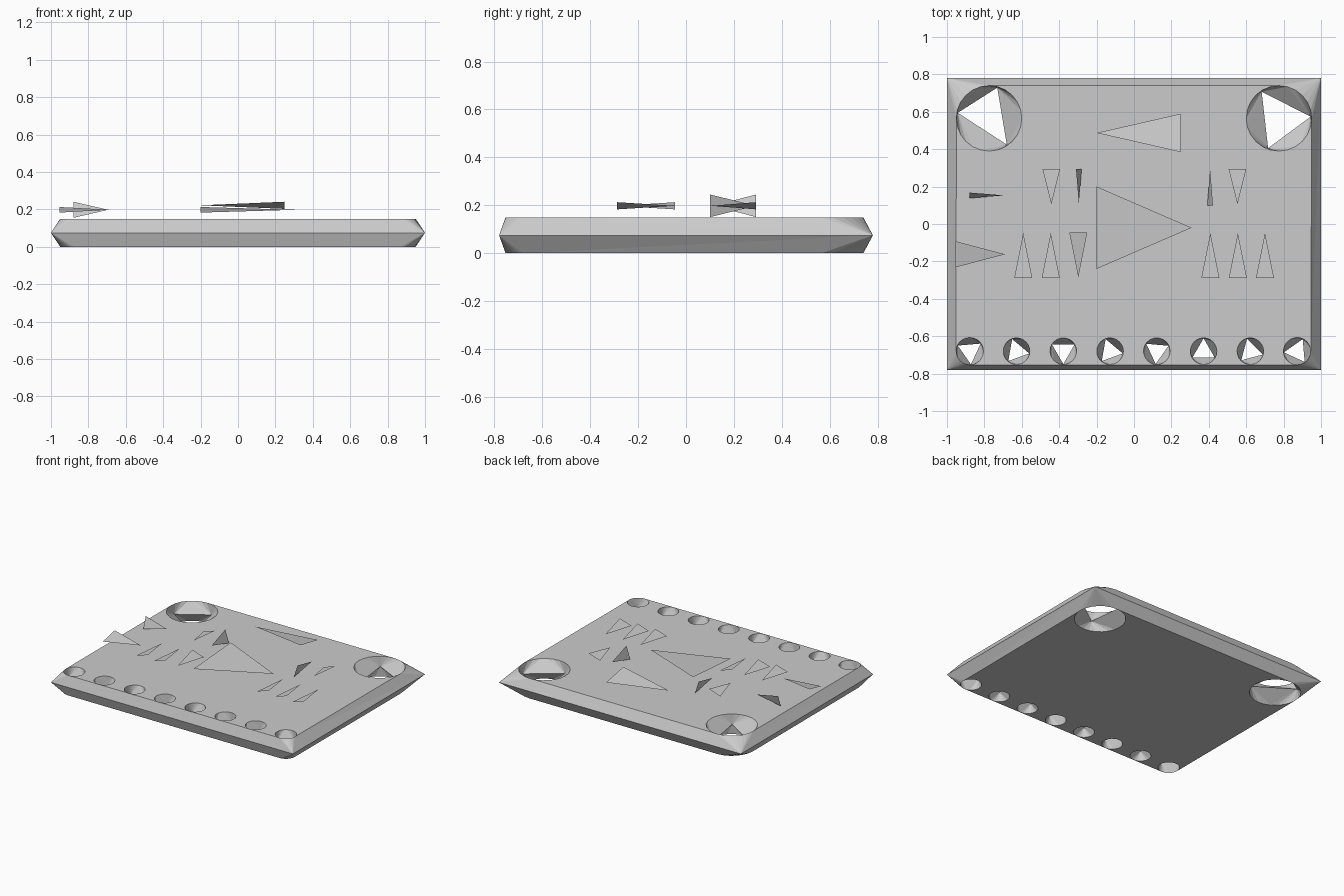
import bpy, bmesh, math
from mathutils import Vector

if "Cube" in bpy.data.objects:
    bpy.data.objects.remove(bpy.data.objects["Cube"])

H = 0.15
MID = H / 2
BIG, SMALL = 0.175, 0.072


def finish(name, bm):
    me = bpy.data.meshes.new(name)
    bm.to_mesh(me)
    bm.free()
    ob = bpy.data.objects.new(name, me)
    bpy.context.collection.objects.link(ob)
    return ob


def polar(cx, cy, r, deg, z):
    a = math.radians(deg)
    return Vector((cx + r * math.cos(a), cy + r * math.sin(a), z))


# Holes: centre x, centre y, radius, angles of the pinched triangular waist
holes = [(-0.775, 0.565, BIG, (-56, 75, 170)), (0.775, 0.565, BIG, (3, 123, 250))]
for i, a in enumerate((155, 110, 150, 110, 145, 90, 105, 65)):
    r = SMALL + 0.001 if i in (0, 7) else SMALL - 0.001
    holes.append((-0.878 + 0.25 * i, -0.68, r, (a - 120, a, a + 120)))

N = 24  # rim segments
bm = bmesh.new()
waists = [[bm.verts.new(polar(cx, cy, r * 0.97, a, MID)) for a in angs]
          for cx, cy, r, angs in holes]
# Widest edge of the board, counter-clockwise from front left
corner = [bm.verts.new((x, y, MID)) for x, y in
          ((-1, -0.78), (1, -0.78), (1, 0.78), (-1, 0.78))]
# Corner holes in the same order, with the start of their outward quarter
corner_holes = [(2, 12), (9, 18), (1, 0), (0, 6)]


def gap(a, b):
    return abs((a - b + 180) % 360 - 180)


def board_side(z):
    rims = []
    for (cx, cy, r, angs), waist in zip(holes, waists):
        rim = [bm.verts.new(polar(cx, cy, r, 360 * i / N, z)) for i in range(N)]
        rims.append(rim)
        near = [min(range(3), key=lambda k: gap(angs[k], 360 * i / N)) for i in range(N)]
        # hole wall from the round rim to the waist
        for i in range(N):
            j = (i + 1) % N
            bm.faces.new((rim[i], rim[j], waist[near[i]]))
            if near[i] != near[j]:
                bm.faces.new((rim[j], waist[near[j]], waist[near[i]]))
    edges = []
    for k, rim in enumerate(rims):
        skip = next((s for h, s in corner_holes if h == k), None)
        for i in range(N):
            # the outward quarter of a corner hole is outside the flat face
            if skip is None or (i - skip) % N >= N // 4:
                edges.append(bm.edges.get((rim[i], rim[(i + 1) % N])))
    for c, (h, s) in enumerate(corner_holes):
        rim = rims[h]
        # corner fan
        for i in range(s, s + N // 4):
            bm.faces.new((rim[i % N], rim[(i + 1) % N], corner[c]))
        # sloped side strip to the next corner
        d = (c + 1) % 4
        h2, s2 = corner_holes[d]
        a, b = rim[(s + N // 4) % N], rims[h2][s2 % N]
        bm.faces.new((a, b, corner[d]))
        bm.faces.new((a, corner[d], corner[c]))
        edges.append(bm.edges.get((a, b)))
    bmesh.ops.triangle_fill(bm, use_beauty=True, use_dissolve=False, edges=edges,
                            normal=(0, 0, 1 if z else -1))


board_side(H)
board_side(0)
bmesh.ops.recalc_face_normals(bm, faces=bm.faces)
finish("circuit_board", bm)


# Components: thin floating triangular plates
def sliver(name, base, tip, half, dz, z=0.198):
    b, t = Vector((*base, z)), Vector((*tip, z))
    along_x = abs(t.x - b.x) > abs(t.y - b.y)
    w = Vector((0, half, dz)) if along_x else Vector((half, 0, dz))
    bm = bmesh.new()
    f = bm.faces.new([bm.verts.new(p) for p in (b - w, b + w, t)])
    f.normal_update()
    if f.normal.z < 0:
        f.normal_flip()
    finish(name, bm)


for i, x in enumerate((-0.592, -0.445, 0.408, 0.555, 0.70)):
    sliver(f"front_chip_{i}", (x, -0.288), (x, -0.048), 0.048, 0.015)
sliver("front_chip_reversed", (-0.298, -0.045), (-0.298, -0.285), 0.048, -0.015)
for i, x in enumerate((-0.442, 0.553)):
    sliver(f"rear_chip_{i}", (x, 0.293), (x, 0.105), 0.047, 0.015)
sliver("rear_upright_left", (-0.295, 0.293), (-0.295, 0.11), 0.015, -0.047)
sliver("rear_upright_right", (0.407, 0.10), (0.407, 0.293), 0.015, 0.047)
sliver("side_chip", (-0.955, -0.162), (-0.69, -0.162), 0.07, 0.015)
sliver("side_upright", (-0.88, 0.153), (-0.695, 0.153), 0.015, 0.043)
sliver("main_chip", (-0.2, -0.02), (0.308, -0.02), 0.22, 0.015)
sliver("rear_main_chip", (0.248, 0.487), (-0.2, 0.487), 0.102, -0.019, 0.222)
